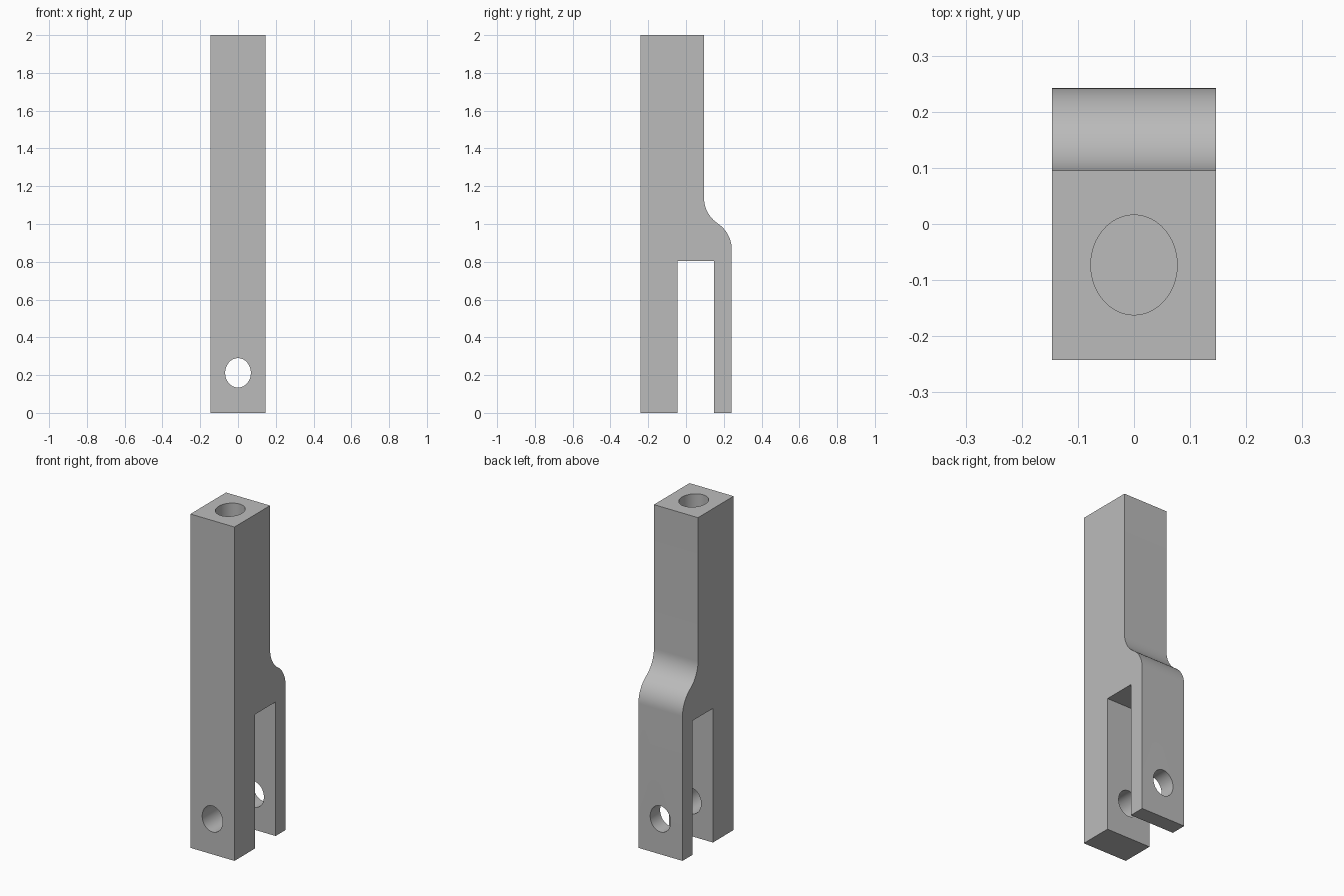
import bpy, bmesh
from math import sin, cos, pi, radians
from mathutils import Vector

if "Cube" in bpy.data.objects:
    bpy.data.objects.remove(bpy.data.objects["Cube"])

grey = bpy.data.materials.new("steel_grey")
grey.use_nodes = True
colour = (0.5, 0.5, 0.5, 1)
grey.diffuse_color = colour
grey.node_tree.nodes["Principled BSDF"].inputs["Base Color"].default_value = colour


def prism(name, points, direction):
    """Extrude a closed outline along a vector."""
    bm = bmesh.new()
    face = bm.faces.new([bm.verts.new(p) for p in points])
    new = bmesh.ops.extrude_face_region(bm, geom=[face])["geom"]
    moved = [v for v in new if isinstance(v, bmesh.types.BMVert)]
    bmesh.ops.translate(bm, verts=moved, vec=direction)
    bmesh.ops.recalc_face_normals(bm, faces=bm.faces)
    mesh = bpy.data.meshes.new(name)
    bm.to_mesh(mesh)
    bm.free()
    mesh.materials.append(grey)
    obj = bpy.data.objects.new(name, mesh)
    bpy.context.collection.objects.link(obj)
    return obj


def ellipse(centre, u, v, sides=64):
    c, u, v = Vector(centre), Vector(u), Vector(v)
    return [c + u * cos(2 * pi * i / sides) + v * sin(2 * pi * i / sides)
            for i in range(sides)]


# Side profile: two prongs, slot and S-curved shoulder
half_x, front, back, shank_back = 0.146, -0.242, 0.242, 0.095
low, high, sweep, steps = 0.865, 1.14, radians(56), 12
rad_y = (back - shank_back) / 2 / (1 - cos(sweep))
rad_z = (high - low) / 2 / sin(sweep)
angles = [sweep * i / steps for i in range(steps + 1)]
convex = [(back - rad_y * (1 - cos(a)), low + rad_z * sin(a)) for a in angles]
concave = [(shank_back + rad_y * (1 - cos(a)), high - rad_z * sin(a))
           for a in reversed(angles[:-1])]
outline = [(front, 0), (-0.046, 0), (-0.046, 0.803), (0.148, 0.803), (0.148, 0),
           (back, 0), *convex, *concave, (shank_back, 2), (front, 2)]
fork = prism("fork_rod_end", [(-half_x, y, z) for y, z in outline],
             (2 * half_x, 0, 0))

# Pin hole through both prongs, blind bore down the shank
pin = prism("pin_hole_cutter",
            ellipse((0, -0.5, 0.212), (0.068, 0, 0), (0, 0, 0.078)), (0, 1, 0))
bore = prism("shank_bore_cutter",
             ellipse((0, -0.073, 1.2), (0.077, 0, 0), (0, 0.089, 0)), (0, 0, 1))

bpy.context.view_layer.objects.active = fork
for cutter in (pin, bore):
    cutter.hide_render = True
    mod = fork.modifiers.new("cut", "BOOLEAN")
    mod.operation, mod.solver, mod.object = "DIFFERENCE", "EXACT", cutter
    bpy.ops.object.modifier_apply(modifier=mod.name)
    bpy.data.objects.remove(cutter)

bpy.ops.object.select_all(action="DESELECT")
fork.select_set(True)
bpy.ops.object.shade_smooth_by_angle(angle=radians(30))
